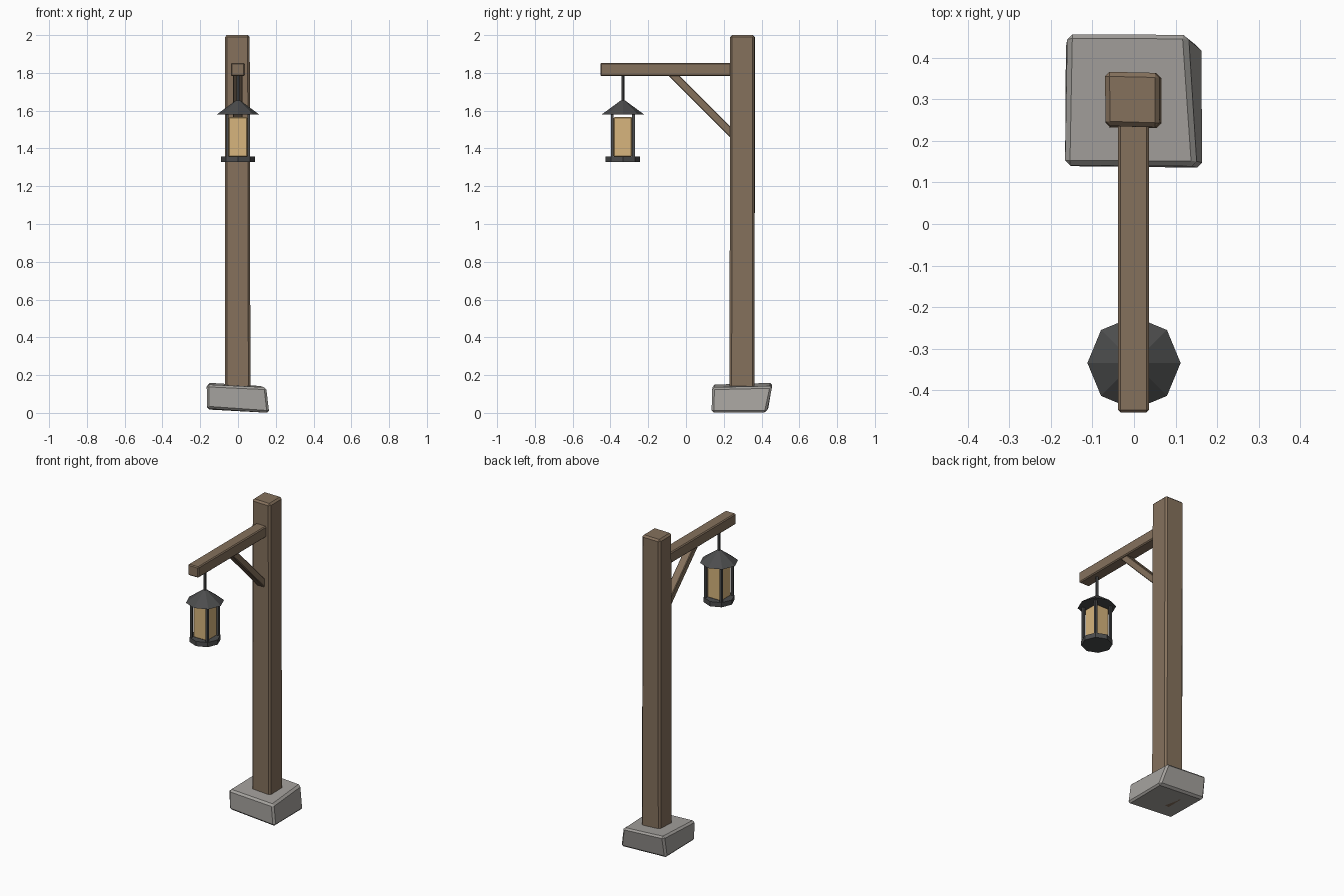
import bpy, bmesh, math
from mathutils import Matrix

if "Cube" in bpy.data.objects:
    bpy.data.objects.remove(bpy.data.objects["Cube"])


def material(name, rgb):
    m = bpy.data.materials.new(name)
    m.diffuse_color = (*rgb, 1)
    m.use_nodes = True
    m.node_tree.nodes["Principled BSDF"].inputs["Base Color"].default_value = m.diffuse_color
    return m


WOOD = material("weathered wood", (0.235, 0.165, 0.108))
STONE = material("grey stone", (0.37, 0.355, 0.335))
METAL = material("dark metal", (0.072, 0.073, 0.074))
GLASS = material("amber glass", (0.68, 0.46, 0.205))


def finish(bm, name, mat, bevel=0.0):
    bmesh.ops.recalc_face_normals(bm, faces=bm.faces[:])
    if bevel:
        bmesh.ops.bevel(bm, geom=bm.edges[:], offset=bevel, segments=1,
                        affect='EDGES', profile=0.5)
    me = bpy.data.meshes.new(name)
    bm.to_mesh(me)
    bm.free()
    me.materials.append(mat)
    ob = bpy.data.objects.new(name, me)
    bpy.context.collection.objects.link(ob)
    return ob


def block(name, mat, bottom, top, bevel):
    """Hand-shaped block from four bottom and four top corners."""
    bm = bmesh.new()
    b = [bm.verts.new(p) for p in bottom]
    t = [bm.verts.new(p) for p in top]
    bm.faces.new(b[::-1])
    bm.faces.new(t)
    for i in range(4):
        j = (i + 1) % 4
        bm.faces.new((b[i], b[j], t[j], t[i]))
    return finish(bm, name, mat, bevel)


def box(name, mat, centre, size, bevel=0.0, tilt=0.0):
    bm = bmesh.new()
    m = (Matrix.Translation(centre) @ Matrix.Rotation(tilt, 4, 'X')
         @ Matrix.Diagonal((*size, 1)))
    bmesh.ops.create_cube(bm, size=1, matrix=m)
    return finish(bm, name, mat, bevel)


def cone(name, mat, sides, r1, r2, z0, z1, y):
    bm = bmesh.new()
    bmesh.ops.create_cone(bm, cap_ends=True, segments=sides, radius1=r1, radius2=r2,
                          depth=z1 - z0,
                          matrix=Matrix.Translation((0, y, (z0 + z1) / 2)))
    return finish(bm, name, mat)


# Uneven foundation stone
block("base_stone", STONE,
      [(-0.164, 0.139, 0.023), (0.165, 0.135, 0.0), (0.165, 0.427, 0.002), (-0.164, 0.435, 0.018)],
      [(-0.166, 0.141, 0.150), (0.150, 0.139, 0.135), (0.128, 0.457, 0.142), (-0.160, 0.458, 0.160)],
      0.012)

# Slightly uneven upright post
block("post", WOOD,
      [(-0.069, 0.232, 0.012), (0.066, 0.231, 0.012), (0.066, 0.362, 0.012), (-0.068, 0.362, 0.012)],
      [(-0.068, 0.236, 2.0), (0.062, 0.232, 2.0), (0.061, 0.363, 2.0), (-0.070, 0.366, 2.0)],
      0.011)

# Cross arm and diagonal brace
box("arm", WOOD, (-0.001, -0.088, 1.818), (0.074, 0.73, 0.07), 0.006)
box("brace", WOOD, (-0.001, 0.085, 1.637), (0.052, 0.52, 0.041), 0.004, -math.pi / 4)

# Hanging lantern
LY = -0.334
cone("hanger_rod", METAL, 6, 0.008, 0.008, 1.64, 1.79, LY)
cone("lantern_roof", METAL, 8, 0.112, 0.010, 1.58, 1.655, LY)
cone("lantern_base", METAL, 8, 0.091, 0.091, 1.328, 1.358, LY)
box("lantern_glass", GLASS, (0, LY, 1.461), (0.098, 0.098, 0.21), 0.005)
for sx, side in ((-1, "left"), (1, "right")):
    for sy, end in ((-1, "front"), (1, "back")):
        box(f"lantern_bar_{end}_{side}", METAL,
            (sx * 0.056, LY + sy * 0.056, 1.467), (0.014, 0.014, 0.24))
